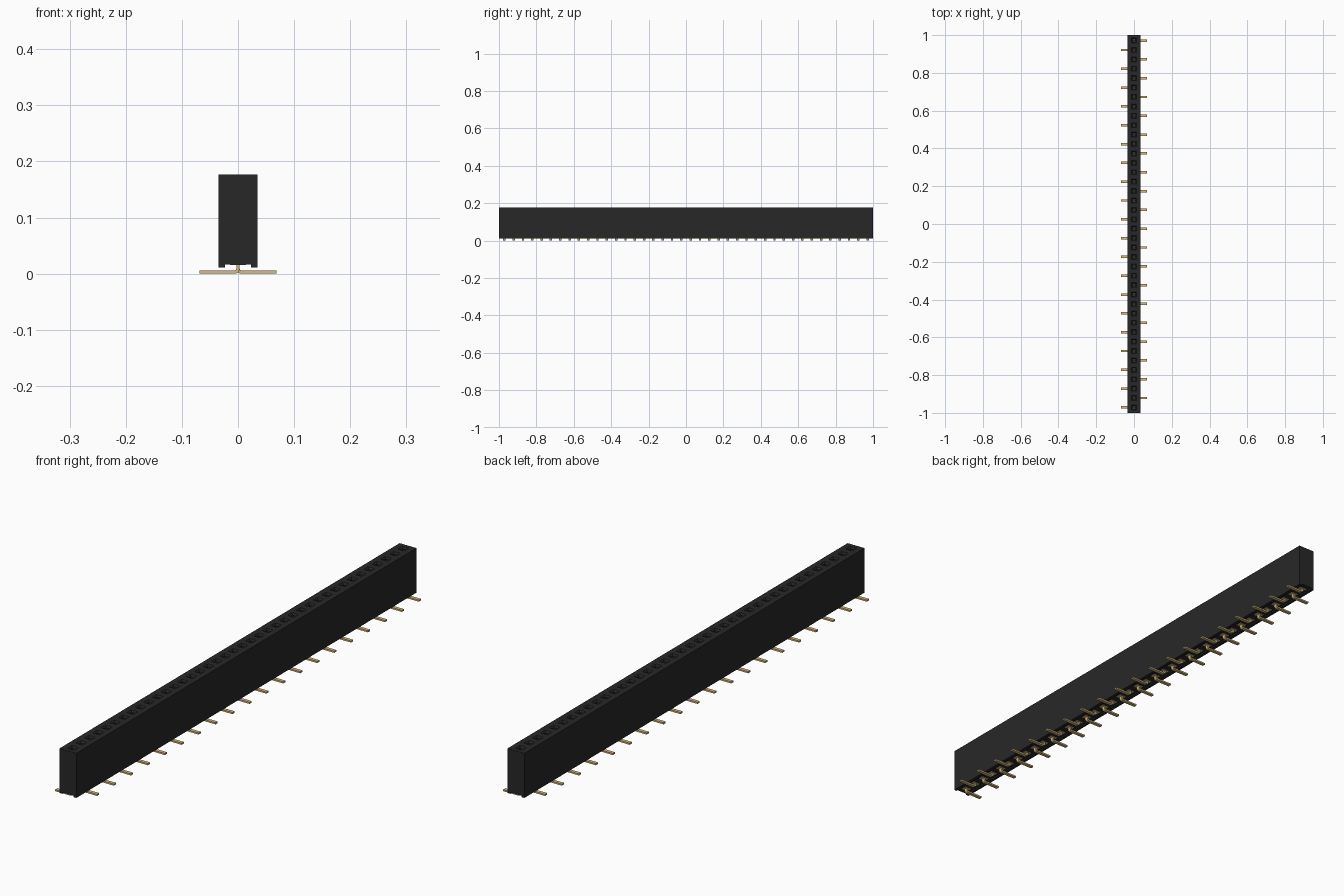
import bpy, bmesh, math
from mathutils import Vector

cube = bpy.data.objects.get("Cube")
if cube:
    bpy.data.objects.remove(cube, do_unlink=True)

COUNT = 40
PITCH = 0.0498
HALF_WIDTH = 0.0345
TOP = 0.177
FLOOR = 0.016
centres = [((COUNT - 1) / 2 - i) * PITCH for i in range(COUNT)]


def material(name, colour):
    mat = bpy.data.materials.new(name)
    mat.use_nodes = True
    mat.diffuse_color = (*colour, 1)
    shader = next(n for n in mat.node_tree.nodes if n.type == "BSDF_PRINCIPLED")
    shader.inputs["Base Color"].default_value = (*colour, 1)
    return mat


def finish(name, bm, mat):
    bmesh.ops.recalc_face_normals(bm, faces=bm.faces[:])
    mesh = bpy.data.meshes.new(name)
    bm.to_mesh(mesh)
    bm.free()
    mesh.materials.append(mat)
    obj = bpy.data.objects.new(name, mesh)
    bpy.context.collection.objects.link(obj)
    return obj


def prism(bm, profile, y0, y1):
    """Extrude an x-z profile along y."""
    face = bm.faces.new([bm.verts.new((x, y0, z)) for x, z in profile])
    extruded = bmesh.ops.extrude_face_region(bm, geom=[face])["geom"]
    verts = [g for g in extruded if isinstance(g, bmesh.types.BMVert)]
    bmesh.ops.translate(bm, verts=verts, vec=(0, y1 - y0, 0))


def box(bm, x0, x1, y0, y1, z0, z1):
    prism(bm, [(x0, z0), (x1, z0), (x1, z1), (x0, z1)], y0, y1)


black = material("black plastic", (0.021, 0.0205, 0.0205))
gold = material("gold metal", (0.68, 0.49, 0.21))

# Housing with a channel along the underside
bm = bmesh.new()
half = [(HALF_WIDTH, TOP), (HALF_WIDTH, 0.011), (0.023, 0.011), (0.023, FLOOR)]
prism(bm, half + [(-x, z) for x, z in reversed(half)], -1, 1)
for a, b in zip(centres, centres[1:]):
    bmesh.ops.bisect_plane(bm, geom=bm.verts[:] + bm.edges[:] + bm.faces[:],
                           plane_co=(0, (a + b) / 2, 0), plane_no=(0, 1, 0))
bmesh.ops.recalc_face_normals(bm, faces=bm.faces[:])

# Square socket openings: flat rim, chamfer, then a deep shaft
cells = [f for f in bm.faces if f.normal.z > 0.9 and f.calc_center_median().z > TOP - 0.001]
for size, depth in ((0.013, 0), (0.0085, 0.006), (0.0085, 0.1)):
    bmesh.ops.inset_individual(bm, faces=cells, thickness=0.001)
    for f in cells:
        mid = f.calc_center_median()
        y = min(centres, key=lambda c: abs(c - mid.y))
        for v in f.verts:
            v.co = Vector((math.copysign(size, v.co.x),
                           y + math.copysign(size, v.co.y - mid.y), TOP - depth))
finish("housing", bm, black)

# Bent foot: vertical stem, rounded elbow and flat tail
THICK, RADIUS = 0.006, 0.003
stem, foot_end = THICK / 2, 0.069


def elbow(radius):
    cx, cz = stem + RADIUS, THICK + RADIUS
    angles = [math.pi + i * math.pi / 8 for i in range(5)]
    return [(cx + radius * math.cos(a), cz + radius * math.sin(a)) for a in angles]


outer = [(-stem, 0.03)] + elbow(RADIUS + THICK) + [(foot_end, 0)]
inner = [(stem, 0.03)] + elbow(RADIUS) + [(foot_end, THICK)]
foot = outer + inner[::-1]

feet, contacts, bases = bmesh.new(), bmesh.new(), bmesh.new()
for i, y in enumerate(centres):
    side = 1 if i % 2 == 0 else -1
    prism(feet, [(side * x, z) for x, z in foot], y - 0.0064, y + 0.0064)
    # Spring leaves inside each socket
    for s in (-1, 1):
        yc = y + s * 0.0055
        box(contacts, -0.005, 0.005, yc - 0.0015, yc + 0.0015, 0.07, 0.16)
    # Base of each contact, seated in the channel floor
    box(bases, -0.014, 0.014, y - 0.011, y + 0.011, FLOOR - 0.0008, FLOOR + 0.004)

finish("solder_feet", feet, gold)
finish("spring_contacts", contacts, gold)
finish("contact_bases", bases, gold)
